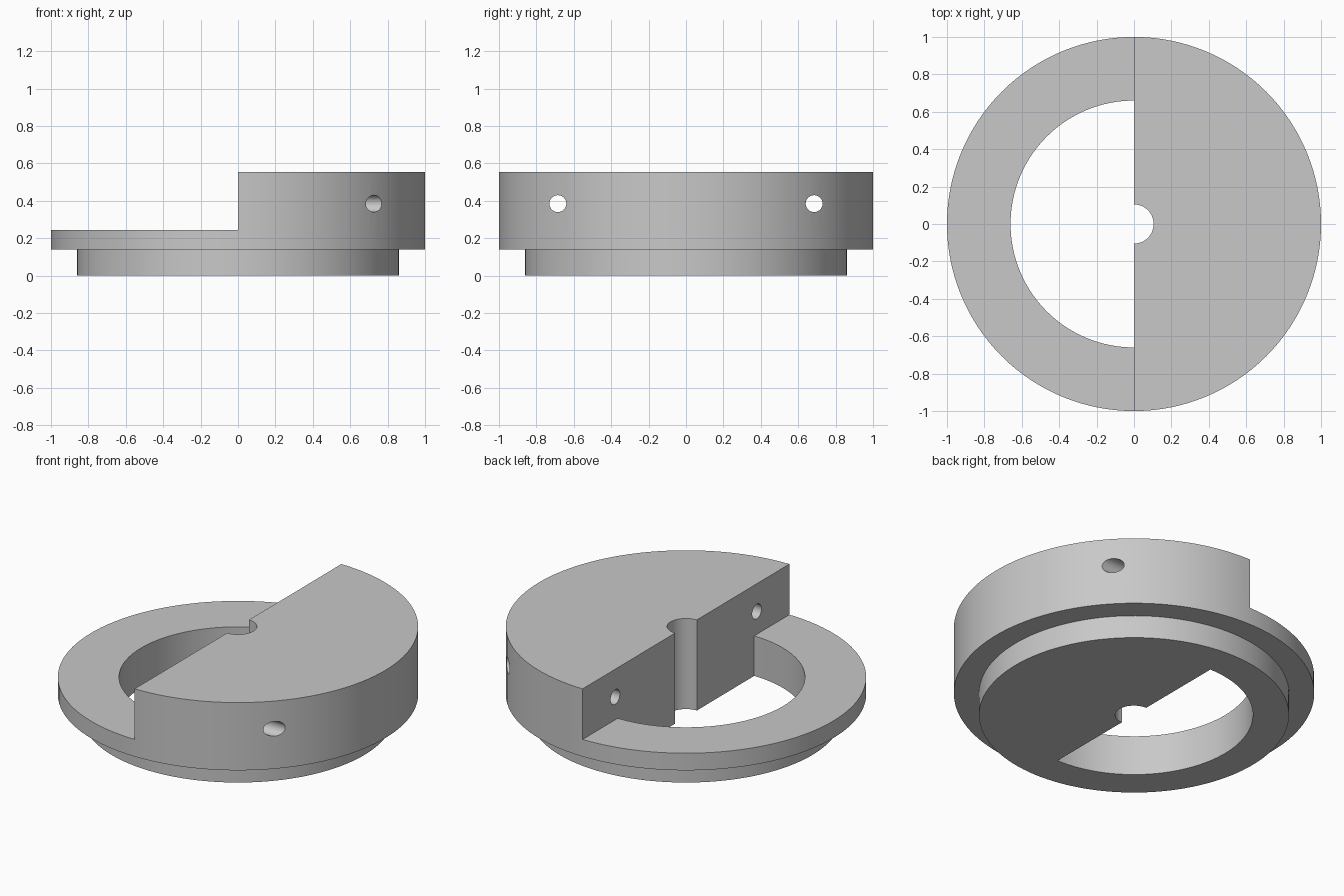
import bpy
import bmesh
import math
from mathutils import Matrix, Vector

if "Cube" in bpy.data.objects:
    bpy.data.objects.remove(bpy.data.objects["Cube"], do_unlink=True)

SEGMENTS = 128
HEIGHT = 0.555
FLANGE_TOP = 0.245
FLANGE_BOTTOM = 0.14

grey = bpy.data.materials.new("plain_grey")
grey.use_nodes = True
colour = (0.58, 0.58, 0.58, 1)
grey.diffuse_color = colour
grey.node_tree.nodes["Principled BSDF"].inputs["Base Color"].default_value = colour


def make_object(name, bm):
    bmesh.ops.recalc_face_normals(bm, faces=bm.faces[:])
    mesh = bpy.data.meshes.new(name)
    bm.to_mesh(mesh)
    bm.free()
    mesh.materials.append(grey)
    obj = bpy.data.objects.new(name, mesh)
    bpy.context.collection.objects.link(obj)
    return obj


def turned_solid(name, steps, start, turn):
    """Stack of round or half-round slabs, from (radius, bottom, top) steps."""
    bm = bmesh.new()
    points = [(0, steps[0][1])]
    for radius, bottom, top in steps:
        points += [(radius, bottom), (radius, top)]
    points.append((0, steps[-1][2]))
    verts = [bm.verts.new((r * math.cos(start), r * math.sin(start), z)) for r, z in points]
    edges = [bm.edges.new(pair) for pair in zip(verts, verts[1:])]
    bmesh.ops.spin(bm, geom=verts + edges, cent=(0, 0, 0), axis=(0, 0, 1),
                   angle=turn, steps=round(SEGMENTS * turn / math.tau))
    bmesh.ops.remove_doubles(bm, verts=bm.verts[:], dist=1e-5)
    # Merge the wedge-shaped ends and close the flat side of a half turn
    bmesh.ops.holes_fill(bm, edges=[e for e in bm.edges if e.is_boundary], sides=0)
    bmesh.ops.dissolve_limit(bm, angle_limit=0.001, verts=bm.verts[:], edges=bm.edges[:])
    return make_object(name, bm)


def rod(name, radius, length, centre, rotation=Matrix()):
    bm = bmesh.new()
    bmesh.ops.create_cone(bm, cap_ends=True, segments=48, radius1=radius, radius2=radius,
                          depth=length, matrix=Matrix.Translation(Vector(centre)) @ rotation)
    return make_object(name, bm)


# Solid body: narrow spigot below a wide drum
body = turned_solid("stepped_half_cap",
                    [(0.86, 0, FLANGE_BOTTOM), (1, FLANGE_BOTTOM, HEIGHT)], 0, math.tau)

# Open half: step down to the flange, with a large bore through it
cutters = [turned_solid("open_half_cutter",
                        [(0.66, -0.2, FLANGE_TOP), (1.3, FLANGE_TOP, 0.8)],
                        math.pi / 2, math.pi)]

# Central shaft notch
cutters.append(rod("shaft_cutter", 0.105, 2, (0, 0, 0.3)))

# Pair of cross holes
sideways = Matrix.Rotation(math.pi / 2, 4, "Y")
for side in (-1, 1):
    cutters.append(rod("cross_hole_cutter", 0.045, 2, (0.5, side * 0.685, 0.385), sideways))

for cutter in cutters:
    cutter.hide_render = True
    cut = body.modifiers.new(cutter.name, "BOOLEAN")
    cut.operation = "DIFFERENCE"
    cut.solver = "EXACT"
    cut.object = cutter

# Bake the cuts and drop the cutters
bpy.context.view_layer.update()
evaluated = body.evaluated_get(bpy.context.evaluated_depsgraph_get())
finished = bpy.data.meshes.new_from_object(evaluated)
body.modifiers.clear()
body.data = finished
for cutter in cutters:
    bpy.data.objects.remove(cutter, do_unlink=True)

bpy.ops.object.select_all(action="DESELECT")
body.select_set(True)
bpy.context.view_layer.objects.active = body
bpy.ops.object.shade_smooth_by_angle(angle=math.radians(30))
